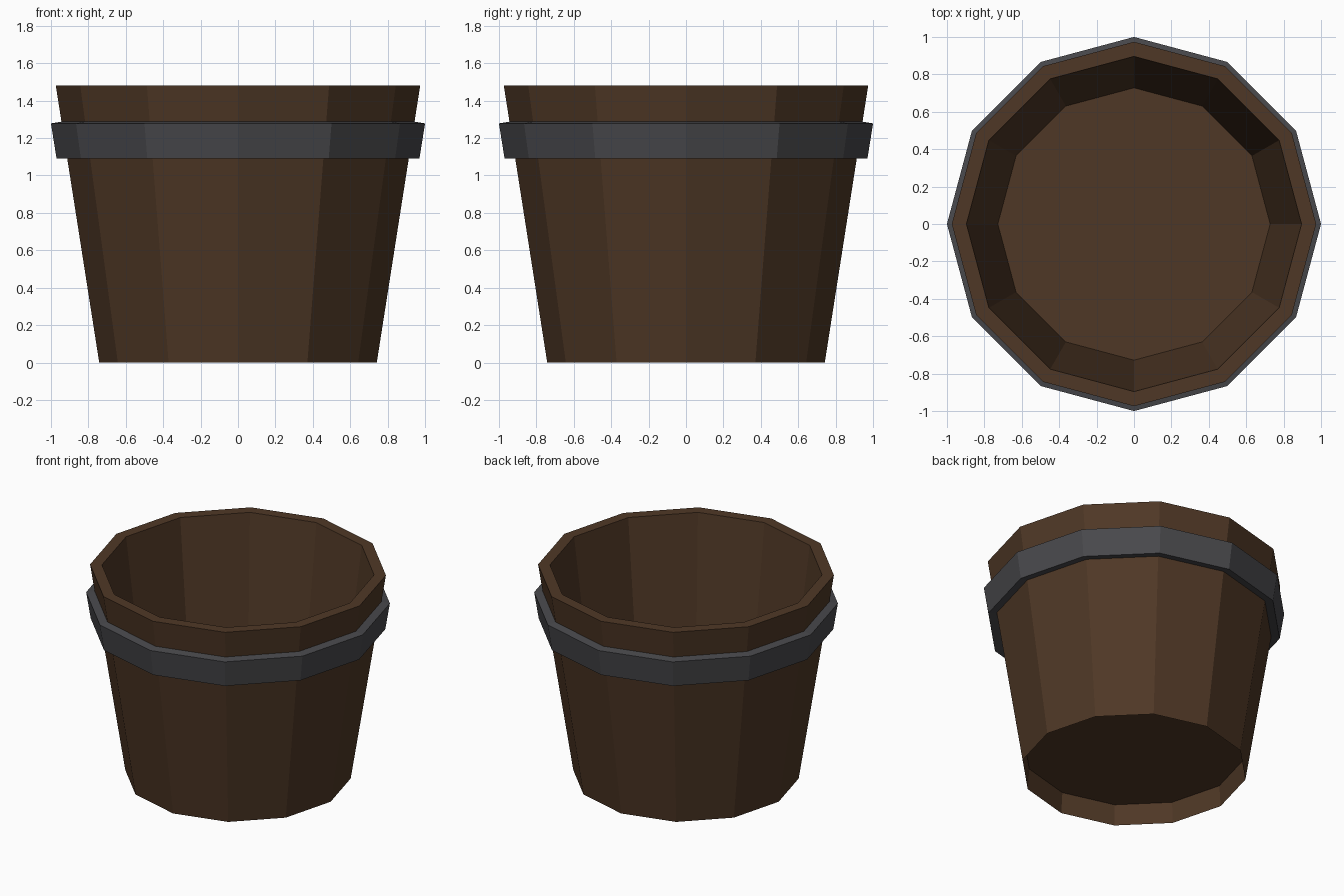
import bpy, bmesh, math

if "Cube" in bpy.data.objects:
    bpy.data.objects.remove(bpy.data.objects["Cube"])

SIDES = 12

def material(name, rgb):
    m = bpy.data.materials.new(name)
    m.diffuse_color = (*rgb, 1)
    m.use_nodes = True
    m.node_tree.nodes["Principled BSDF"].inputs["Base Color"].default_value = m.diffuse_color
    return m

def lathe(name, profile, mat, closed=False, caps=False):
    """Spin an (r, z) profile around z with flat facets."""
    bm = bmesh.new()
    rings = []
    for r, z in profile:
        rings.append([bm.verts.new((r * math.cos(2 * math.pi * i / SIDES),
                                    r * math.sin(2 * math.pi * i / SIDES), z))
                      for i in range(SIDES)])
    pairs = list(zip(rings, rings[1:]))
    if closed:
        pairs.append((rings[-1], rings[0]))
    for a, b in pairs:
        for i in range(SIDES):
            j = (i + 1) % SIDES
            bm.faces.new((a[i], a[j], b[j], b[i]))
    if caps:
        bm.faces.new(rings[0])
        bm.faces.new(rings[-1])
    bmesh.ops.recalc_face_normals(bm, faces=bm.faces[:])
    me = bpy.data.meshes.new(name)
    bm.to_mesh(me)
    bm.free()
    me.materials.append(mat)
    ob = bpy.data.objects.new(name, me)
    bpy.context.collection.objects.link(ob)
    return ob

wood = material("dark wood", (0.078, 0.039, 0.019))
iron = material("grey iron", (0.066, 0.066, 0.072))

# Bucket: recessed underside, outer wall, rim, inner wall, floor
lathe("bucket", [(0.731, 0.15), (0.742, 0.0), (0.974, 1.48),
                 (0.896, 1.48), (0.728, 0.16)], wood, caps=True)

# Iron hoop around the upper wall
lathe("hoop", [(0.97, 1.09), (1.0, 1.278), (0.942, 1.288), (0.912, 1.098)],
      iron, closed=True)
